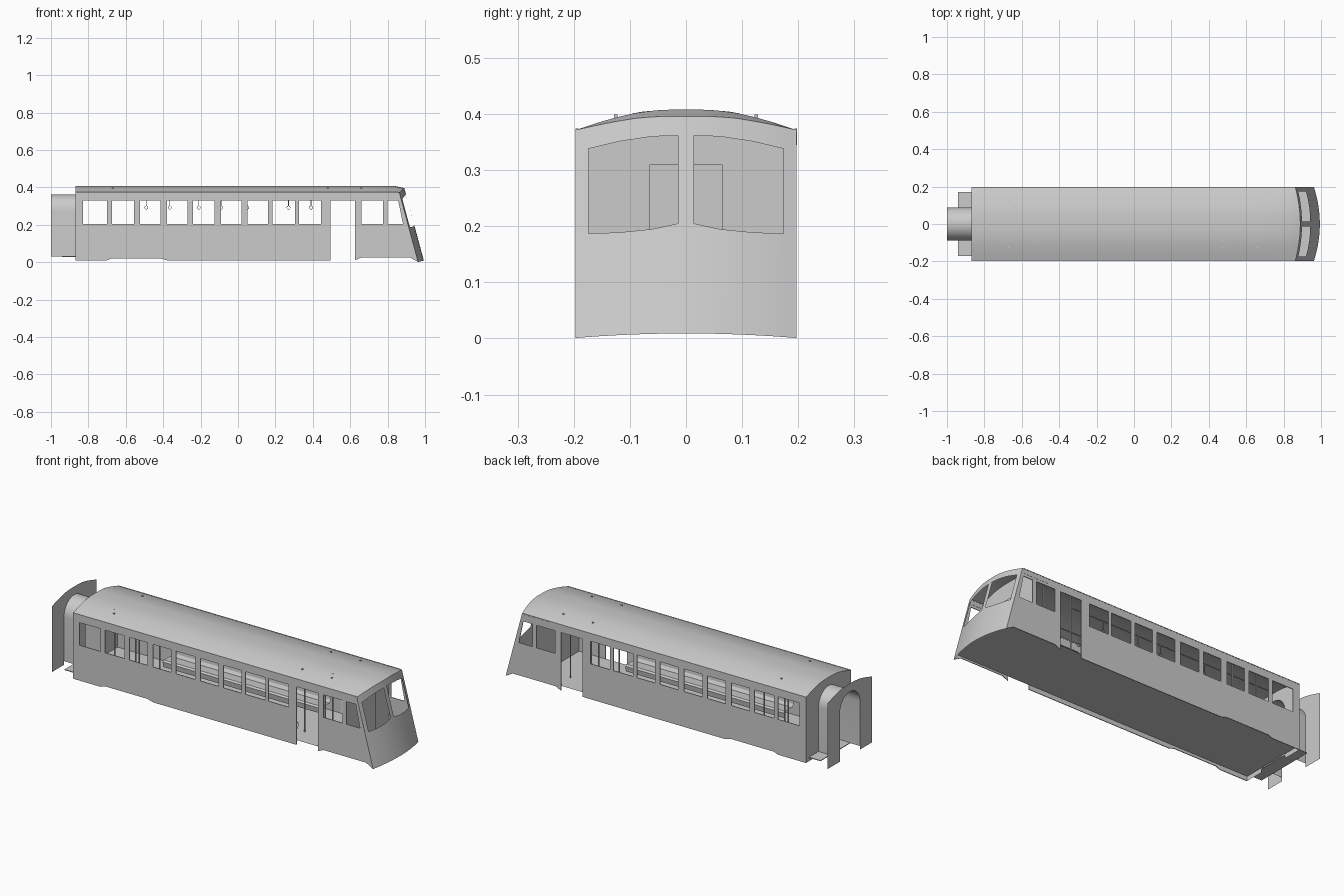
import bpy, bmesh, math

if "Cube" in bpy.data.objects:
    bpy.data.objects.remove(bpy.data.objects["Cube"])

W = 0.195            # half width of the car
REAR, TAIL = -0.87, -1.0
FLOOR = 0.035


def lerp_points(v, pts):
    for (a, fa), (b, fb) in zip(pts, pts[1:]):
        if v <= b:
            return fa + (fb - fa) * (v - a) / (b - a)
    return pts[-1][1]


def roof_z(y):
    return lerp_points(abs(y), [(0, .408), (.04, .4075), (.08, .404), (.11, .3975),
                                (.14, .39), (.17, .3805), (W, .372)])


def bow(y):
    return 1 - (y / W) ** 2


def nose_x(y, z):
    return 0.963 - 0.27 * z + 0.033 * bow(y)


def nose_bottom(y):
    return 0.001 + 0.008 * bow(y)


def finish(name, bm, thick=0.0, smooth=False):
    bmesh.ops.remove_doubles(bm, verts=bm.verts, dist=1e-5)
    bmesh.ops.recalc_face_normals(bm, faces=bm.faces)
    me = bpy.data.meshes.new(name)
    bm.to_mesh(me)
    bm.free()
    ob = bpy.data.objects.new(name, me)
    bpy.context.collection.objects.link(ob)
    if thick:
        m = ob.modifiers.new("thickness", 'SOLIDIFY')
        m.thickness, m.offset = thick, 0
    if smooth:
        bpy.ops.object.select_all(action='DESELECT')
        ob.select_set(True)
        bpy.context.view_layer.objects.active = ob
        bpy.ops.object.shade_smooth_by_angle(angle=math.radians(20))
    return ob


def sheet(name, rows, skip=lambda r, c: False, thick=0.0, smooth=False):
    """Surface through rows of points, leaving out the skipped cells."""
    bm = bmesh.new()
    for r in range(len(rows) - 1):
        for c in range(len(rows[0]) - 1):
            if not skip(r, c):
                quad = [rows[r][c], rows[r][c + 1], rows[r + 1][c + 1], rows[r + 1][c]]
                bm.faces.new([bm.verts.new(p) for p in quad])
    return finish(name, bm, thick, smooth)


def box(name, x0, x1, y0, y1, z0, z1):
    bm = bmesh.new()
    bmesh.ops.create_cube(bm, size=1)
    for v in bm.verts:
        v.co = ((x0 + x1) / 2 + v.co.x * (x1 - x0), (y0 + y1) / 2 + v.co.y * (y1 - y0),
                (z0 + z1) / 2 + v.co.z * (z1 - z0))
    return finish(name, bm)


def rod(name, pts, r=0.003, cyclic=False):
    cu = bpy.data.curves.new(name, 'CURVE')
    cu.dimensions, cu.bevel_depth, cu.bevel_resolution, cu.use_fill_caps = '3D', r, 1, True
    s = cu.splines.new('POLY')
    s.points.add(len(pts) - 1)
    for p, q in zip(s.points, pts):
        p.co = (*q, 1)
    s.use_cyclic_u = cyclic
    ob = bpy.data.objects.new(name, cu)
    bpy.context.collection.objects.link(ob)
    return ob


# Side walls with window and door openings
windows = [(-.83, -.70), (-.675, -.555), (-.525, -.415), (-.38, -.27), (-.24, -.125),
           (-.09, .02), (.05, .16), (.185, .305), (.325, .445), (.66, .775), (.80, .88)]
door = (.495, .625)
cols = sorted({REAR, .905, *door, *[x for w in windows for x in w]})


def wall_x(u, z):
    return u if u <= .8 else .8 + (u - .8) * (nose_x(W, z) - .8) / .105


def wall_bottom(u):
    if u > .9:
        return .001
    return .02 if -.68 < u < -.4 else .025 if u > .65 else .01


def wall_hole(r, c):
    span = (cols[c], cols[c + 1])
    return (span == door and r < 2) or (span in windows and r == 1)


for s, side in ((-1, "front"), (1, "back")):
    rows = [[(wall_x(u, z), s * W, z) for u in cols for z in [k if k else wall_bottom(u)]]
            for k in (0, .205, .33, .372)]
    sheet(side + "_side_wall", rows, wall_hole, 0.004)
    box(side + "_gutter", REAR, .855, s * W - .002, s * W + .003, .370, .374)
    box(side + "_cab_rail", .70, .86, s * W - .002, s * W + .003, .345, .369)

# Curved nose with two windscreen openings
half = [.014, .037, .06, .09, .12, .15, .174, W]
ys = [-y for y in reversed(half)] + [0] + half
sill = [(0, .206), (.014, .205), (.06, .195), (.12, .189), (.174, .187), (W, .187)]
head = [(0, .362), (.06, .36), (.12, .351), (.174, .338), (W, .333)]


def nose_top(y):
    return roof_z(y) - .012 * bow(y)


levels = [nose_bottom, lambda y: lerp_points(abs(y), sill),
          lambda y: lerp_points(abs(y), head), nose_top]
sheet("nose", [[(nose_x(y, f(y)), y, f(y)) for y in ys] for f in levels],
      lambda r, c: r == 1 and .02 < abs(ys[c] + ys[c + 1]) / 2 < .18, 0.0, True)

# Roof, sloping down to the nose
sections = [REAR + i * .155 for i in range(12)]
sheet("roof", [[(x, y, roof_z(y)) for y in ys] for x in sections] +
      [[(nose_x(y, nose_top(y)), y, nose_top(y)) for y in ys]], smooth=True)
for x in (-.67, .48, .66):
    for y in (-.125, .125):
        box("roof_stud", x - .004, x + .004, y - .003, y + .003, .39, .399)

# Floor following the nose curve
bm = bmesh.new()
outline = [(REAR, -W), *[(nose_x(y, FLOOR), y) for y in ys], (REAR, W)]
bm.faces.new([bm.verts.new((x, y, FLOOR)) for x, y in outline])
finish("floor", bm)

# Rear bulkhead and gangway end plate, both with an arched doorway
A = .088
arch_y = [-A * math.cos(math.pi * i / 16) for i in range(17)]
end_y = [-W, -.16, -.12, *arch_y, .12, .16, W]


def arch_z(y):
    return .275 + math.sqrt(max(0, A * A - y * y))


for name, x in (("rear_bulkhead", REAR), ("gangway_end_plate", TAIL)):
    sheet(name, [[(x, y, .01) for y in end_y], [(x, y, arch_z(y)) for y in end_y],
                 [(x, y, roof_z(y)) for y in end_y]],
          lambda r, c: r == 0 and abs(end_y[c] + end_y[c + 1]) / 2 < A)

# Gangway tunnel and its floor plates
tunnel = [(-A, .03), *[(y, arch_z(y)) for y in arch_y], (A, .03)]
sheet("gangway_tunnel", [[(x, y, z) for y, z in tunnel] for x in (TAIL, REAR)], smooth=True)
box("rear_step", -.94, REAR, -.17, .17, .028, .032)

# Cab partition with door
sheet("cab_partition", [[(.787, y, FLOOR) for y in ys],
                        [(.787, y, roof_z(y) - .002) for y in ys]])
box("cab_door", .788, .793, -.065, .065, FLOOR, .31)

# Long benches under the windows
bench = [(.105, .05), (.10, .08), (.108, .088), (.17, .084), (.18, .10), (.188, .195)]
for s, side in ((-1, "front"), (1, "back")):
    sheet(side + "_bench", [[(x, s * y, z) for y, z in bench] for x in (-.53, .44)], smooth=True)

# Handrails, hanging straps and poles
for y in (-.09, .09):
    rod("ceiling_rail", [(-.80, y, .345), (.46, y, .345)])
    for x in (-.49, -.365, -.21, -.09, .05, .27, .39):
        rod("strap", [(x, y, .345), (x, y, .301)], .002)
        rod("strap_ring", [(x + .009 * math.cos(a), y, .292 + .009 * math.sin(a))
                           for a in [math.tau * i / 12 for i in range(12)]], .0015, True)
    for x in (-.688, -.54, .47, .642):
        rod("pole", [(x, y, FLOOR), (x, y, roof_z(y))], .004)
